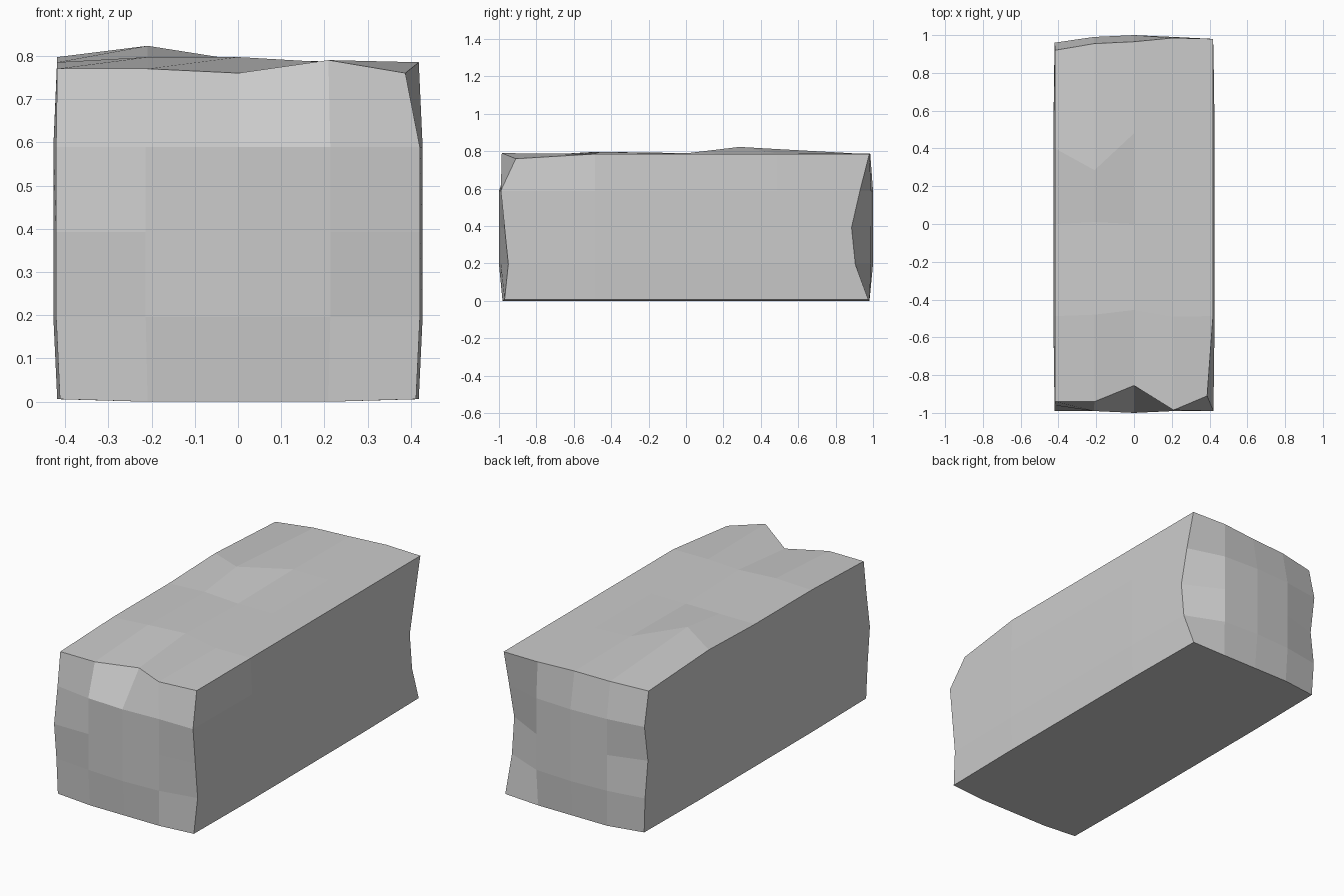
import bpy
import bmesh
from mathutils import Vector

old = bpy.data.objects.get("Cube")
if old:
    bpy.data.objects.remove(old, do_unlink=True)

HALF_W, HALF_L, HEIGHT = 0.415, 0.975, 0.785

# Plain stone colour
stone = bpy.data.materials.new("stone_grey")
stone.use_nodes = True
grey = (0.6, 0.6, 0.6, 1)
stone.diffuse_color = grey
bsdf = stone.node_tree.nodes["Principled BSDF"]
bsdf.inputs["Base Color"].default_value = grey
bsdf.inputs["Roughness"].default_value = 0.9

# Cube cut into four segments each way
bm = bmesh.new()
bmesh.ops.create_cube(bm, size=4)
bmesh.ops.subdivide_edges(bm, edges=bm.edges[:], cuts=3, use_grid_fill=True)
grid = {tuple(round(c) + 2 for c in v.co): v for v in bm.verts}

# Box proportions, with the middle of each side swelling gently
for (i, j, k), v in grid.items():
    x, y, z = (i - 2) / 2, (j - 2) / 2, k / 4
    inner_x, inner_z = abs(x) < 1, 0 < k < 4
    swell_x = 0.012 if inner_z else 0.003
    swell_y = 0.015 if inner_x else 0
    if i == 2 and inner_z:
        swell_y = 0.025
    if not inner_z:
        swell_y *= 0.4
    v.co = Vector((x * (HALF_W + swell_x), y * (HALF_L + swell_y), z * HEIGHT))
    if k == 0 and not inner_x:
        v.co.z = 0.006

# Worn upright corners: depth of each edge from bottom to top
corners = {
    (0, 0): (-0.97, -0.97, -0.99, -0.96),
    (4, 0): (-0.97, -0.95, -0.97, -0.99),
    (0, 4): (0.95, 0.955, 0.93, 0.96),
    (4, 4): (0.975, 0.905, 0.885, 0.93),
}
for (i, j), depths in corners.items():
    for k, y in enumerate(depths):
        grid[i, j, k].co.y = y
        grid[i, j, k].co.x *= 0.985

# Chipped top edges: depth and height from right to left
rims = {
    0: ((-0.94, 0.77), (-0.94, 0.77), (-0.855, 0.76), (-0.985, 0.79), (-0.91, 0.76)),
    4: ((0.92, 0.77), (0.955, 0.78), (0.965, 0.785), (0.985, 0.787), (0.98, 0.785)),
}
for j, rim in rims.items():
    for i, (y, z) in enumerate(rim):
        grid[i, j, 4].co.yz = y, z
grid[4, 0, 4].co.x = 0.387

# Uneven top surface with one raised bump
for i, j, y, z in ((0, 3, 0.4, 0.797), (1, 3, 0.285, 0.823), (2, 3, 0.48, 0.79),
                   (1, 1, -0.48, 0.797), (2, 1, -0.455, 0.797), (1, 2, 0.01, 0.79)):
    grid[i, j, 4].co.yz = y, z

bmesh.ops.recalc_face_normals(bm, faces=bm.faces[:])
mesh = bpy.data.meshes.new("stone_block")
bm.to_mesh(mesh)
bm.free()
mesh.materials.append(stone)
block = bpy.data.objects.new("stone_block", mesh)
bpy.context.collection.objects.link(block)
